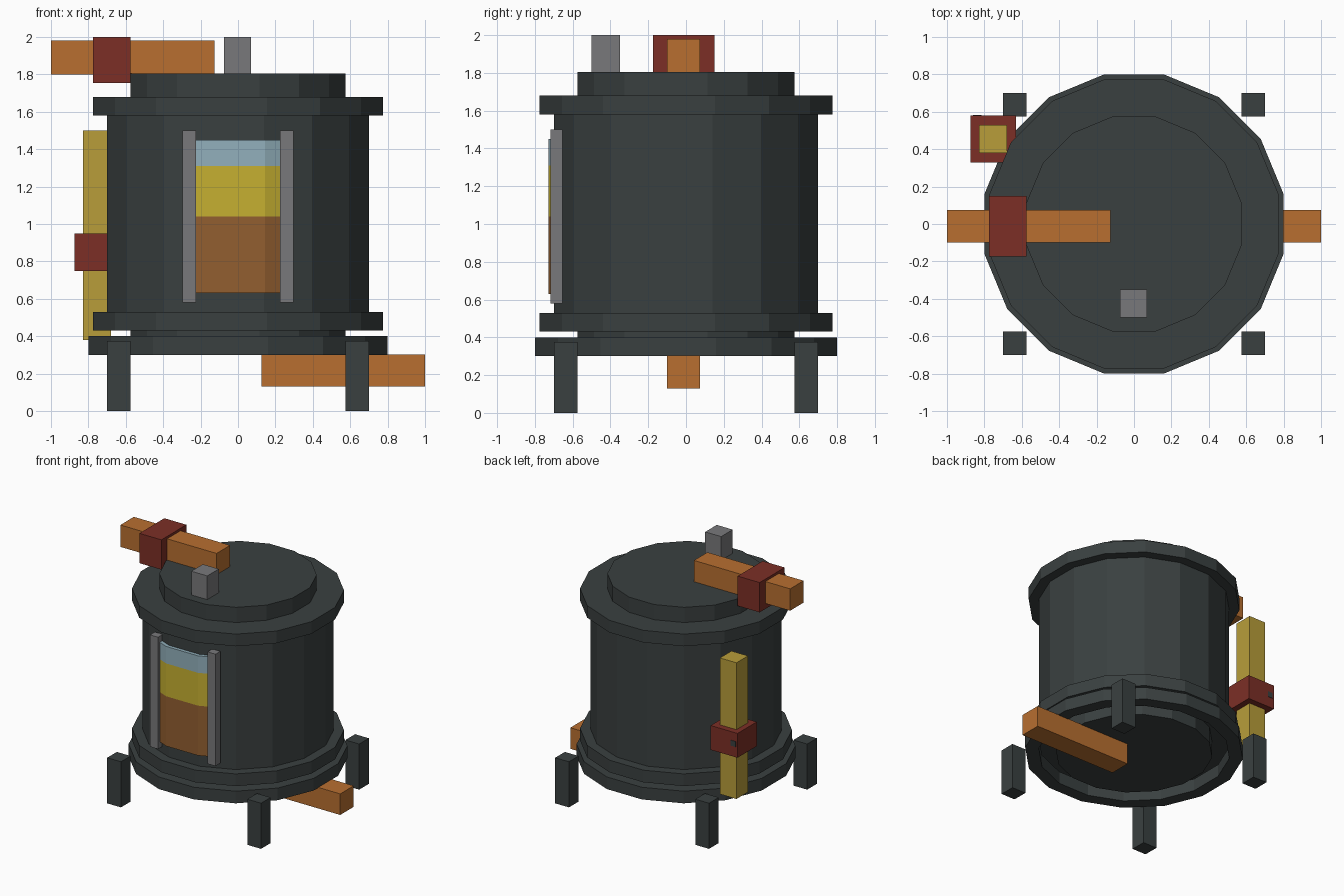
import bpy, bmesh, math
from mathutils import Vector

cube = bpy.data.objects.get("Cube")
if cube:
    bpy.data.objects.remove(cube, do_unlink=True)


def material(name, rgb):
    linear = [(c / 255 / 12.92) if c < 11 else ((c / 255 + 0.055) / 1.055) ** 2.4 for c in rgb]
    m = bpy.data.materials.new(name)
    m.use_nodes = True
    m.diffuse_color = (*linear, 1)
    m.node_tree.nodes["Principled BSDF"].inputs["Base Color"].default_value = (*linear, 1)
    return m


iron = material("dark iron", (58, 64, 64))
copper = material("copper", (184, 111, 48))
red = material("dark red", (124, 47, 38))
grey = material("steel grey", (121, 121, 123))
brass = material("brass", (184, 157, 58))
brown = material("brown liquid", (146, 95, 48))
yellow = material("yellow liquid", (198, 176, 49))
blue = material("pale glass", (146, 176, 188))


def finish(name, bm, mat):
    bmesh.ops.recalc_face_normals(bm, faces=bm.faces)
    mesh = bpy.data.meshes.new(name)
    bm.to_mesh(mesh)
    bm.free()
    mesh.materials.append(mat)
    obj = bpy.data.objects.new(name, mesh)
    bpy.context.collection.objects.link(obj)
    return obj


def box(name, mat, x, y, z):
    """Box from (min, max) ranges on each axis."""
    bm = bmesh.new()
    bmesh.ops.create_cube(bm, size=1)
    for v in bm.verts:
        v.co = Vector([sum(r) / 2 + c * (r[1] - r[0]) for c, r in zip(v.co, (x, y, z))])
    return finish(name, bm, mat)


def prism(name, mat, outline, z0, z1):
    """Extrude a flat outline upwards."""
    bm = bmesh.new()
    face = bm.faces.new([bm.verts.new((px, py, z0)) for px, py in outline])
    top = bmesh.ops.extrude_face_region(bm, geom=[face])
    for v in top["geom"]:
        if isinstance(v, bmesh.types.BMVert):
            v.co.z = z1
    return finish(name, bm, mat)


SIDES = 16


def polygon(apothem):
    r = apothem / math.cos(math.pi / SIDES)
    angles = [(i + 0.5) * math.tau / SIDES for i in range(SIDES)]
    return [(r * math.cos(a), r * math.sin(a)) for a in angles]


# Tank body, flanges and end caps
for name, apothem, z0, z1 in (
    ("tank_body", 0.7, 0.48, 1.63),
    ("upper_flange", 0.775, 1.58, 1.68),
    ("lower_flange", 0.775, 0.43, 0.53),
    ("top_cap", 0.575, 1.66, 1.805),
    ("bottom_cap", 0.575, 0.3, 0.45),
):
    prism(name, iron, polygon(apothem), z0, z1)

# Open base ring around the bottom cap
bm = bmesh.new()
loops = [[bm.verts.new((x, y, z)) for x, y in polygon(a)]
         for a, z in ((0.8, 0.3), (0.8, 0.4), (0.7, 0.4), (0.7, 0.3))]
for k in range(4):
    a, b = loops[k], loops[(k + 1) % 4]
    for i in range(SIDES):
        j = (i + 1) % SIDES
        bm.faces.new((a[i], a[j], b[j], b[i]))
finish("base_ring", bm, iron)

# Four legs
for sx, side in ((-1, "right"), (1, "left")):
    for sy, end in ((-1, "front"), (1, "back")):
        box(f"{end}_{side}_leg", iron, sorted((sx * 0.575, sx * 0.7)),
            sorted((sy * 0.575, sy * 0.7)), (0, 0.375))

# Sight window following the tank wall, with stacked contents
a = 0.728
h = a * math.tan(math.pi / SIDES)
w = 0.226
edge = -a + (w - h) * math.tan(math.tau / SIDES)
outline = [(-w, edge), (-h, -a), (h, -a), (w, edge), (w, -0.65), (-w, -0.65)]
for name, mat, z0, z1 in (("window_lower", brown, 0.63, 1.04),
                          ("window_middle", yellow, 1.04, 1.31),
                          ("window_upper", blue, 1.31, 1.45)):
    prism(name, mat, outline, z0, z1)
for s, side in ((-1, "right"), (1, "left")):
    box(f"window_rail_{side}", grey, sorted((s * 0.225, s * 0.298)), (-0.718, -0.655), (0.58, 1.5))

# Pipes and their collars
box("top_pipe", copper, (-1, -0.125), (-0.1, 0.075), (1.8, 1.98))
box("top_pipe_collar", red, (-0.775, -0.575), (-0.175, 0.15), (1.755, 2.0))
box("bottom_pipe", copper, (0.125, 1), (-0.1, 0.075), (0.13, 0.303))
box("side_pipe", brass, (-0.83, -0.68), (0.38, 0.53), (0.38, 1.5))
box("side_pipe_collar", red, (-0.875, -0.63), (0.33, 0.58), (0.75, 0.95))
box("collar_stud", iron, (-0.86, -0.815), (0.576, 0.583), (0.835, 0.88))

# Vent on the lid
box("vent", grey, (-0.075, 0.07), (-0.5, -0.35), (1.79, 2.0))
